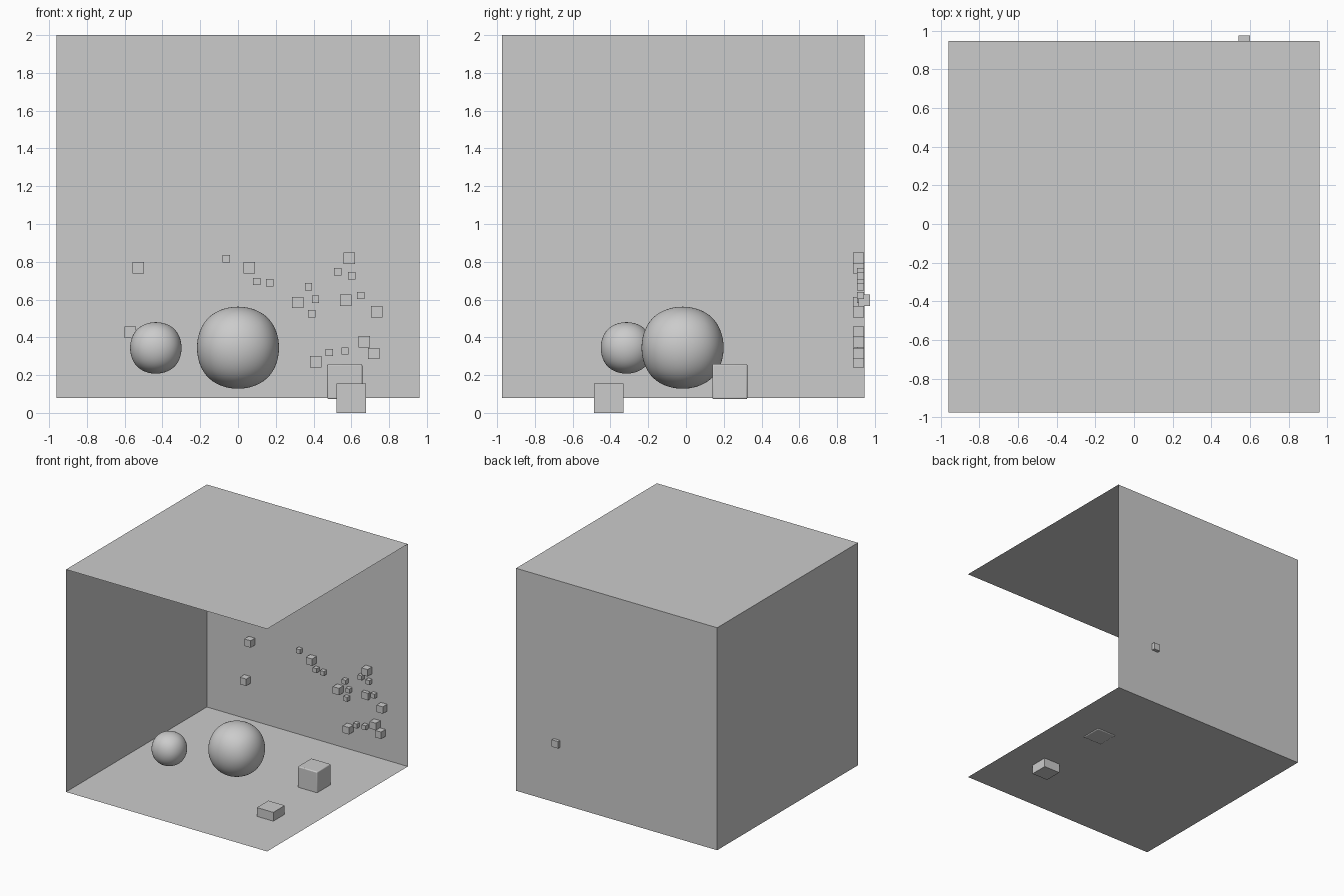
import bpy, bmesh

if "Cube" in bpy.data.objects:
    bpy.data.objects.remove(bpy.data.objects["Cube"])

X0, Y0, Y1, Z0, Z1 = 0.96, -0.974, 0.946, 0.08, 2.0


def box(name, center, size):
    bpy.ops.mesh.primitive_cube_add(size=size, location=center)
    ob = bpy.context.object
    ob.name = name
    return ob


def blob(name, center, radius):
    # subdivided cube; its limit surface reaches 0.8395 of the cage half size
    ob = box(name, center, 2 * radius / 0.8395)
    sub = ob.modifiers.new("round", 'SUBSURF')
    sub.levels = sub.render_levels = 5
    bpy.ops.object.shade_smooth()
    return ob


# room: single-sided shell, open at the front and on the right
room = box("room_shell", (0, (Y0 + Y1) / 2, (Z0 + Z1) / 2), 2 * X0)
bm = bmesh.new()
bm.from_mesh(room.data)
bm.normal_update()
bmesh.ops.delete(bm, geom=[f for f in bm.faces if f.normal.x > 0.5 or f.normal.y < -0.5],
                 context='FACES')
bm.to_mesh(room.data)
bm.free()

# floating rounded balls
blob("large_ball", (0, -0.018, 0.345), 0.217)
blob("small_ball", (-0.435, -0.315, 0.344), 0.136)

# floor blocks
box("sunken_block", (0.6, -0.409, 0.078), 0.156)
block = box("rounded_block", (0.565, 0.232, 0.166), 0.186)
bev = block.modifiers.new("bevel", 'BEVEL')
bev.width, bev.segments = 0.008, 3
bpy.ops.object.shade_smooth_by_angle()

# cubes stuck to the back wall
large = [(-.528, .769), (-.570, .427), (.06, .769), (.316, .584), (.589, .819),
         (.734, .536), (.668, .377), (.718, .314), (.411, .271)]
small = [(-.062, .816), (.099, .695), (.168, .689), (.374, .668), (.411, .602), (.39, .525),
         (.528, .747), (.602, .726), (.65, .621), (.483, .319), (.566, .327)]
for label, spots, size in (("large", large, 0.06), ("small", small, 0.038)):
    for x, z in spots:
        box(label + "_wall_cube", (x, Y1 - 0.003 - size / 2, z), size)

# one cube pokes through the wall
box("through_wall_cube", (.57, 0.944, .597), 0.06)
